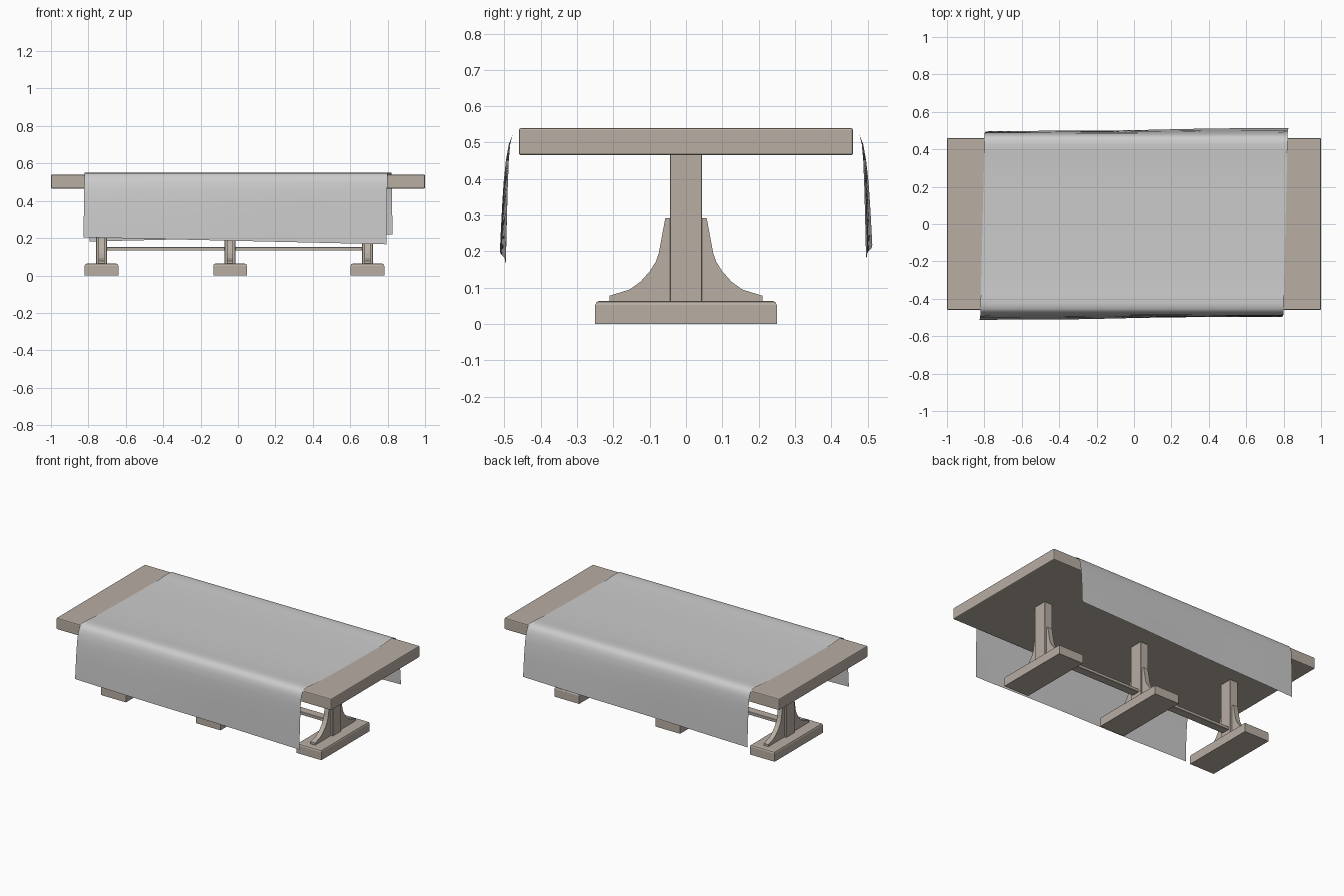
import bpy, bmesh, math

if "Cube" in bpy.data.objects:
    bpy.data.objects.remove(bpy.data.objects["Cube"])

wood = bpy.data.materials.new("wood")
wood.diffuse_color = (0.48, 0.425, 0.37, 1)
wood.use_nodes = True
wood.node_tree.nodes["Principled BSDF"].inputs["Base Color"].default_value = wood.diffuse_color


def mesh_object(name, verts, faces, material=None):
    mesh = bpy.data.meshes.new(name)
    mesh.from_pydata(verts, [], faces)
    bm = bmesh.new()
    bm.from_mesh(mesh)
    bmesh.ops.recalc_face_normals(bm, faces=bm.faces)
    bm.to_mesh(mesh)
    bm.free()
    obj = bpy.data.objects.new(name, mesh)
    bpy.context.collection.objects.link(obj)
    if material:
        mesh.materials.append(material)
    return obj


def box(name, x, y, z, bevel=0.0, segments=1):
    verts = [(a, b, c) for a in x for b in y for c in z]
    faces = [(0, 1, 3, 2), (4, 6, 7, 5), (0, 4, 5, 1),
             (2, 3, 7, 6), (0, 2, 6, 4), (1, 5, 7, 3)]
    obj = mesh_object(name, verts, faces, wood)
    if bevel:
        bm = bmesh.new()
        bm.from_mesh(obj.data)
        # feet (on the ground) keep a sharp bottom rim
        edges = [e for e in bm.edges
                 if z[0] > 0 or all(v.co.z > z[0] for v in e.verts)]
        bmesh.ops.bevel(bm, geom=edges, offset=bevel, segments=segments,
                        profile=0.5, affect='EDGES')
        bm.to_mesh(obj.data)
        bm.free()
    return obj


def bracket(name, cx, side):
    # curved brace profile in (y, z), extruded along x
    profile = [(0.04, 0.06), (0.21, 0.06), (0.21, 0.078), (0.155, 0.095),
               (0.125, 0.117), (0.1, 0.145), (0.083, 0.172), (0.075, 0.195),
               (0.057, 0.292), (0.04, 0.292)]
    n = len(profile)
    verts = [(cx + dx, side * y, z) for dx in (-0.016, 0.016) for y, z in profile]
    faces = [tuple(range(n)), tuple(range(n, 2 * n))]
    faces += [(i, (i + 1) % n, n + (i + 1) % n, n + i) for i in range(n)]
    return mesh_object(name, verts, faces, wood)


# table top
box("table_top", (-1, 1), (-0.46, 0.46), (0.465, 0.54), 0.006, 2)

# three pedestals: foot, post and a brace on each side
for label, cx in (("left", -0.73), ("middle", -0.042), ("right", 0.692)):
    box(label + "_foot", (cx - 0.09, cx + 0.09), (-0.25, 0.25), (0, 0.064), 0.012, 2)
    box(label + "_post", (cx - 0.029, cx + 0.029), (-0.044, 0.044), (0.06, 0.468), 0.002)
    for side in (-1, 1):
        bracket(f"{label}_{'front' if side < 0 else 'back'}_brace", cx, side)

# stretcher joining the pedestals
box("stretcher", (-0.73, 0.692), (-0.028, 0.028), (0.133, 0.153), 0.002)


# cloth draped over the top, turned very slightly
def drape(side, u):
    q = u if side > 0 else 1 - u
    out = 0.494 + 0.02 * q
    hem = (0.182 if side > 0 else 0.167) + 0.037 * q
    ripple = 0.002 * math.sin(9 * u + side)
    pts = [(0.15, 0.542), (0.32, 0.544), (0.38, 0.548), (0.425, 0.551),
           (0.452, 0.547), (0.468, 0.537), (0.478, 0.52),
           (0.484 + 0.004 * q, 0.495), (0.488 + 0.008 * q, 0.45)]
    for k in (0.25, 0.5, 0.75, 1):
        y = 0.488 + 0.008 * q + (out - 0.488 - 0.008 * q) * k ** 0.7
        pts.append((y + ripple * k, 0.45 + (hem - 0.45) * k))
    return [(side * y, z) for y, z in pts]


columns = 24
verts = []
for i in range(columns + 1):
    u = i / columns
    section = drape(-1, u)[::-1] + [(0, 0.542)] + drape(1, u)
    for y, z in section:
        skew = 0.024 * y + math.copysign(0.02, y) * max(0, 0.5 - z) * 0.7
        verts.append(((2 * u - 1) * 0.81 + skew, y, z))
n = len(section)
faces = [(i * n + j, (i + 1) * n + j, (i + 1) * n + j + 1, i * n + j + 1)
         for i in range(columns) for j in range(n - 1)]
cloth = mesh_object("table_cloth", verts, faces)
for p in cloth.data.polygons:
    p.use_smooth = True
